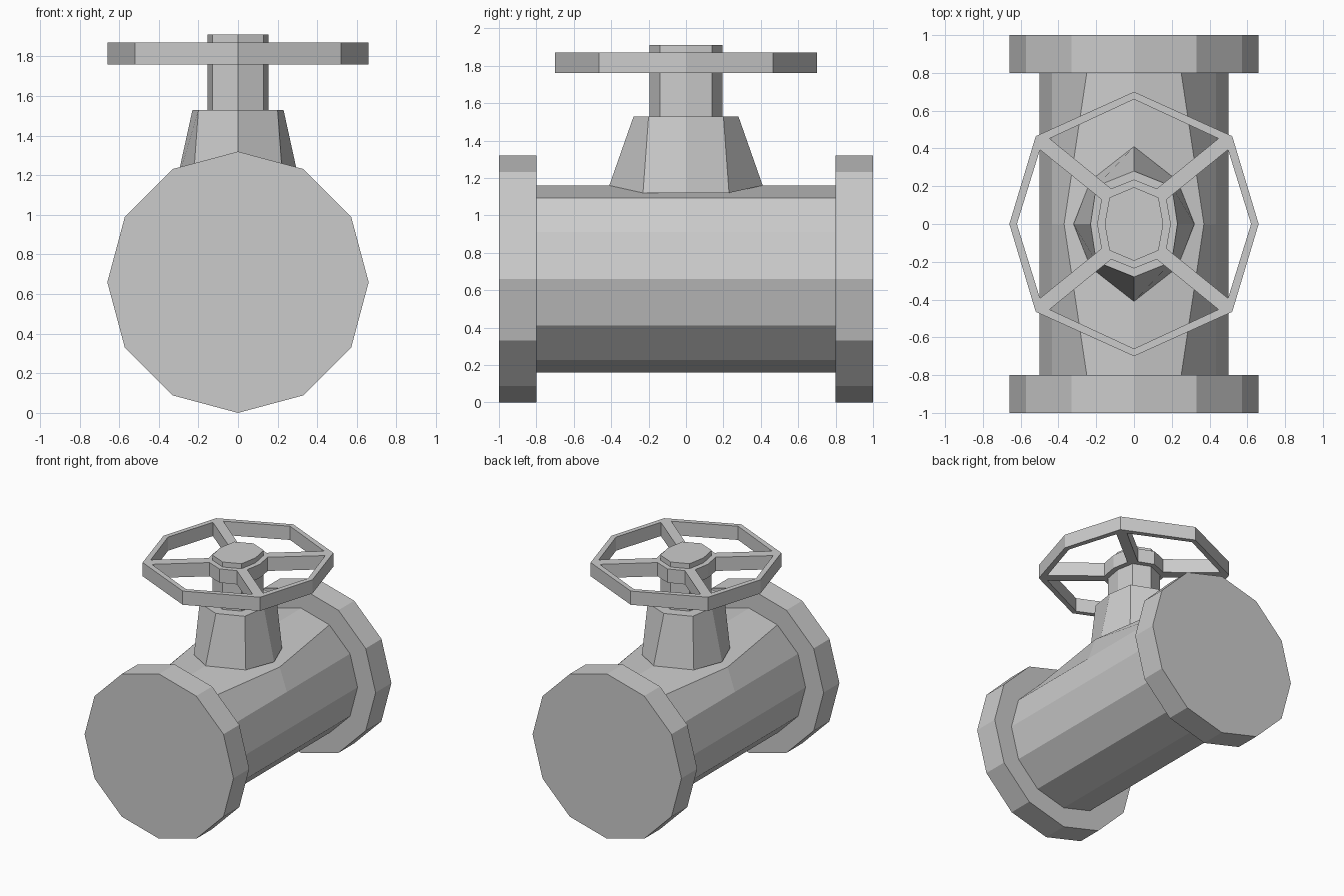
import bpy
import bmesh
from math import sin, cos, pi
from mathutils import Vector

old = bpy.data.objects.get("Cube")
if old:
    bpy.data.objects.remove(old, do_unlink=True)

GREY = (0.6, 0.6, 0.6, 1.0)
metal = bpy.data.materials.new("plain grey metal")
metal.use_nodes = True
metal.diffuse_color = GREY
metal.node_tree.nodes["Principled BSDF"].inputs["Base Color"].default_value = GREY

AXIS_Z = 0.66


def loft(name, rings, closed=False):
    """Skin matching rings; cap the ends, or join last to first when closed."""
    bm = bmesh.new()
    loops = [[bm.verts.new(p) for p in ring] for ring in rings]
    pairs = list(zip(loops, loops[1:]))
    if closed:
        pairs.append((loops[-1], loops[0]))
    else:
        bm.faces.new(loops[0])
        bm.faces.new(loops[-1])
    n = len(loops[0])
    for a, b in pairs:
        for i in range(n):
            j = (i + 1) % n
            bm.faces.new((a[i], a[j], b[j], b[i]))
    bmesh.ops.recalc_face_normals(bm, faces=bm.faces)
    mesh = bpy.data.meshes.new(name)
    bm.to_mesh(mesh)
    bm.free()
    mesh.materials.append(metal)
    obj = bpy.data.objects.new(name, mesh)
    bpy.context.collection.objects.link(obj)
    return obj


def circle(radius, y):
    """Twelve-sided ring around the pipe axis, starting at the top."""
    return [Vector((radius * sin(i * pi / 6), y, AXIS_Z + radius * cos(i * pi / 6)))
            for i in range(12)]


def octagon(x, y, dx, dy, z, diag_z=None):
    """Stretched octagon from its axis points and its diagonal points."""
    d = z if diag_z is None else diag_z
    return [(x, 0, d), (dx, dy, d), (0, y, z), (-dx, dy, d),
            (-x, 0, d), (-dx, -dy, d), (0, -y, z), (dx, -dy, d)]


# Pipe body, its upper shoulders spread at the middle to carry the bonnet
middle = circle(0.5, 0)
middle[1].x = 0.37
middle[-1].x = -0.37
loft("pipe_body", [circle(0.5, -0.8), middle, circle(0.5, 0.8)])

# End flanges
for name, y in (("front_flange", -0.9), ("back_flange", 0.9)):
    loft(name, [circle(0.66, y - 0.1), circle(0.66, y + 0.1)])

# Tapered bonnet, stem and wheel hub
loft("bonnet", [octagon(0.32, 0.41, 0.23, 0.23, 1.16, 1.12),
                octagon(0.23, 0.28, 0.2, 0.2, 1.53)])
stem = (0.155, 0.195, 0.13, 0.14)
loft("stem", [octagon(*stem, 1.53), octagon(*stem, 1.91)])
LOW, HIGH = 1.76, 1.87
hub = (0.195, 0.235, 0.165, 0.17)
loft("wheel_hub", [octagon(*hub, LOW), octagon(*hub, HIGH)])

# Handwheel rim
outer = (0.66, 0.7, 0.52, 0.465)
inner = (0.62, 0.66, 0.485, 0.435)
loft("wheel_rim", [octagon(*outer, LOW), octagon(*outer, HIGH),
                   octagon(*inner, HIGH), octagon(*inner, LOW)], closed=True)

# Four diagonal spokes
for sx, side in ((1, "left"), (-1, "right")):
    for sy, end in ((1, "back"), (-1, "front")):
        plan = [(0.10, 0.17), (0.45, 0.455), (0.49, 0.44), (0.50, 0.395), (0.16, 0.12)]
        loft(f"spoke_{end}_{side}",
             [[(sx * x, sy * y, z) for x, y in plan] for z in (LOW, HIGH)])
